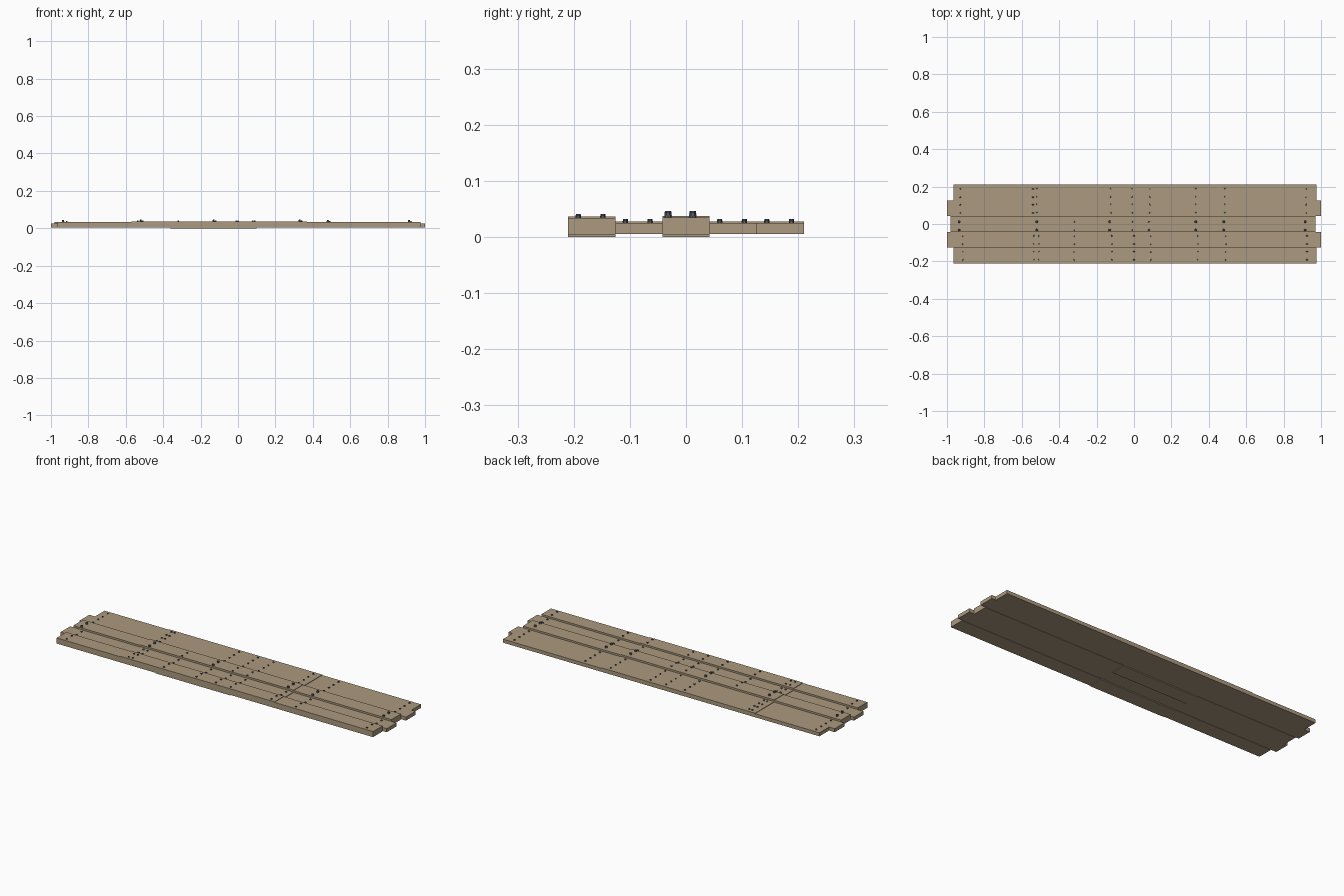
import bpy, bmesh, math

cube = bpy.data.objects.get("Cube")
if cube:
    bpy.data.objects.remove(cube, do_unlink=True)


def make_material(name, rgb):
    mat = bpy.data.materials.new(name)
    mat.use_nodes = True
    color = (*rgb, 1.0)
    mat.diffuse_color = color
    mat.node_tree.nodes["Principled BSDF"].inputs["Base Color"].default_value = color
    return mat


wood = make_material("weathered wood", (0.41, 0.32, 0.21))
steel = make_material("dark steel", (0.09, 0.10, 0.12))

STEP_LEFT, STEP_RIGHT = -0.57, 0.37   # raised middle of each board
DIP_LEFT, DIP_RIGHT = -0.36, 0.10     # lowered underside
RISE = 0.0027


def add_object(name, bm, mat):
    bmesh.ops.recalc_face_normals(bm, faces=bm.faces)
    mesh = bpy.data.meshes.new(name)
    bm.to_mesh(mesh)
    bm.free()
    mesh.materials.append(mat)
    obj = bpy.data.objects.new(name, mesh)
    bpy.context.collection.objects.link(obj)
    return obj


def board(name, x0, x1, y0, y1, bottom, top, dip):
    """Side profile in x and z, extruded across the width of the board."""
    profile = [(x0, bottom)]
    if dip:
        profile += [(DIP_LEFT, bottom), (DIP_LEFT, bottom - dip),
                    (DIP_RIGHT, bottom - dip), (DIP_RIGHT, bottom)]
    profile += [(x1, bottom), (x1, top), (STEP_RIGHT, top), (STEP_RIGHT, top + RISE),
                (STEP_LEFT, top + RISE), (STEP_LEFT, top), (x0, top)]
    bm = bmesh.new()
    face = bm.faces.new([bm.verts.new((x, y0, z)) for x, z in profile])
    ext = bmesh.ops.extrude_face_region(bm, geom=[face])
    moved = [v for v in ext["geom"] if isinstance(v, bmesh.types.BMVert)]
    bmesh.ops.translate(bm, verts=moved, vec=(0, y1 - y0, 0))
    add_object(name, bm, wood)


def add_head(bm, x, y, z, radius, height, sides):
    made = bmesh.ops.create_cone(bm, cap_ends=True, segments=sides, radius1=radius,
                                 radius2=radius * 0.85, depth=height)
    bmesh.ops.translate(bm, verts=made["verts"], vec=(x, y, z + height / 2))


def bolts(name, columns, rows, top, large=()):
    bm = bmesh.new()
    for x in columns:
        z = top + (RISE if STEP_LEFT < x < STEP_RIGHT else 0)
        for y in rows:
            if x in large:
                # washer with a tall head on it
                add_head(bm, x, y, z - 0.001, 0.007, 0.004, 8)
                add_head(bm, x, y, z + 0.003, 0.0065, 0.006, 6)
            else:
                add_head(bm, x, y, z - 0.001, 0.005, 0.0055, 6)
    add_object(name, bm, steel)


# Bolt columns
back = [-0.93, -0.54, -0.52, -0.125, -0.01, 0.085, 0.33, 0.485, 0.92]
front = [-0.915, -0.535, -0.51, -0.32, -0.12, 0.0, 0.09, 0.34, 0.49, 0.925]
big = [-0.935, -0.52, -0.13, 0.33, 0.48, 0.915]
middle = big + [-0.32, -0.01, 0.08]

# Boards from front to back: x range, bottom, top, underside dip, bolt columns
boards = [
    ("front_board", -0.965, 0.975, 0.003, 0.034, 0.003, front),
    ("front_inner_board", -1.0, 1.0, 0.005, 0.0245, 0, front),
    ("middle_board", -0.98, 0.97, 0.003, 0.0345, 0.003, middle),
    ("back_inner_board", -1.0, 1.0, 0.005, 0.0245, 0, back),
    ("back_board", -0.965, 0.975, 0.005, 0.0245, 0, back),
]
WIDTH = 0.084
for i, (name, x0, x1, bottom, top, dip, columns) in enumerate(boards):
    y0 = -0.21 + i * WIDTH
    board(name, x0, x1, y0, y0 + WIDTH, bottom, top, dip)
    is_middle = name == "middle_board"
    first = y0 + (0.010 if is_middle else 0.018)
    bolts(name + "_bolts", columns, (first, first + 0.044), top, big if is_middle else ())
